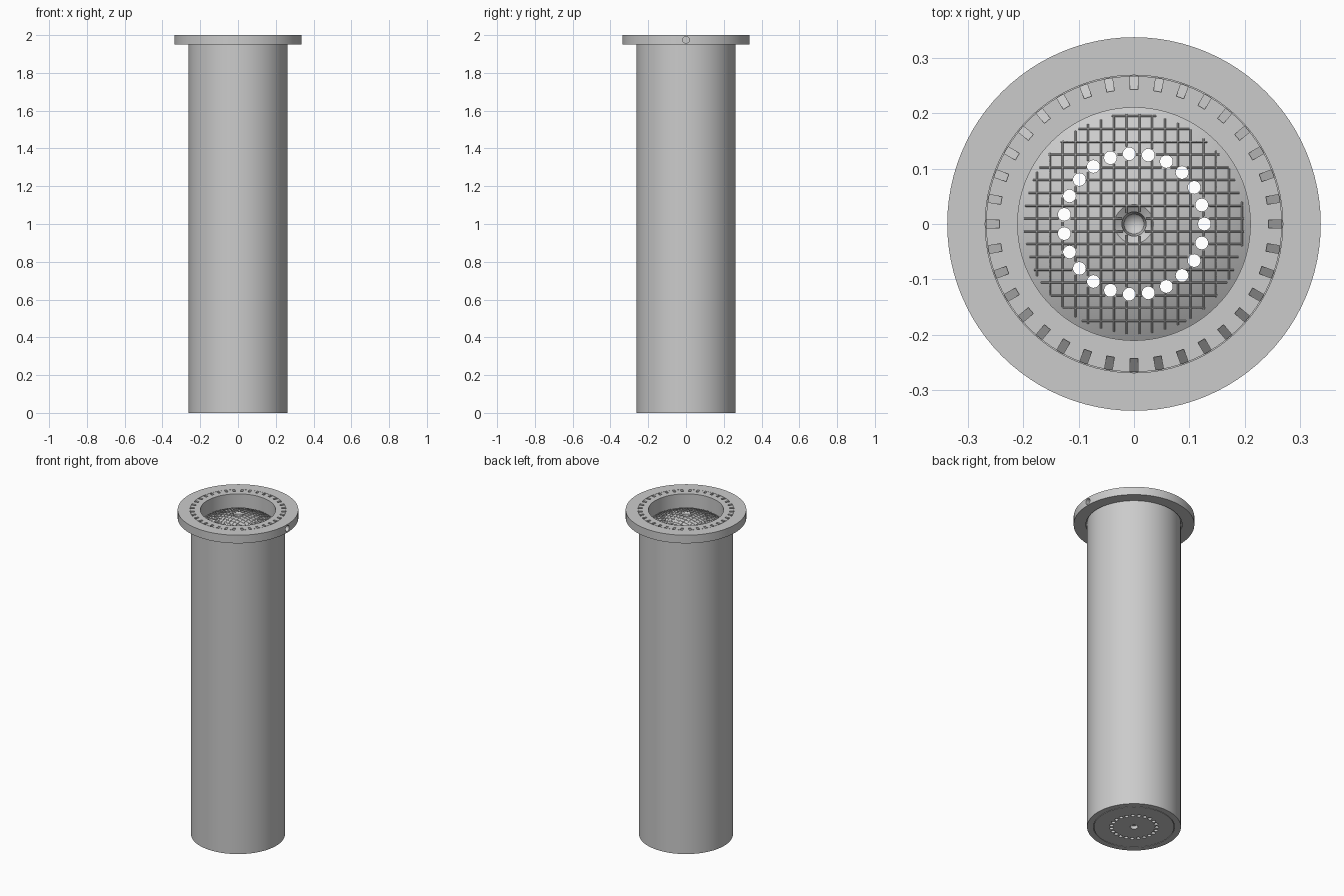
import bpy, bmesh, math
from mathutils import Matrix

if "Cube" in bpy.data.objects:
    bpy.data.objects.remove(bpy.data.objects["Cube"], do_unlink=True)

grey = bpy.data.materials.new("plain_grey")
grey.use_nodes = True
grey.diffuse_color = (0.6, 0.6, 0.6, 1)
grey.node_tree.nodes["Principled BSDF"].inputs["Base Color"].default_value = (0.6, 0.6, 0.6, 1)

BORE = 0.21          # radius of the recessed dome
HOLES = 23
HOLE_RING = 0.127
HOLE_R = 0.0115


def dome_z(r):
    """Height of the recessed dome at radius r."""
    return 1.975 - 0.065 * (r / BORE) ** 2


def make_object(name, bm):
    bmesh.ops.recalc_face_normals(bm, faces=bm.faces)
    mesh = bpy.data.meshes.new(name)
    bm.to_mesh(mesh)
    bm.free()
    mesh.materials.append(grey)
    obj = bpy.data.objects.new(name, mesh)
    bpy.context.collection.objects.link(obj)
    return obj


def lathe(name, profile, closed=False, steps=96):
    """Revolve an (r, z) profile round the z axis."""
    bm = bmesh.new()
    verts = [bm.verts.new((r, 0, z)) for r, z in profile]
    edges = [bm.edges.new(pair) for pair in zip(verts, verts[1:])]
    if closed:
        edges.append(bm.edges.new((verts[-1], verts[0])))
    bmesh.ops.spin(bm, geom=verts + edges, cent=(0, 0, 0), axis=(0, 0, 1),
                   angle=math.tau, steps=steps)
    bmesh.ops.remove_doubles(bm, verts=bm.verts, dist=0.00005)
    return make_object(name, bm)


def cut(obj, cutter):
    """Subtract the cutter, then discard it."""
    mod = obj.modifiers.new("cut", 'BOOLEAN')
    mod.operation = 'DIFFERENCE'
    mod.solver = 'EXACT'
    mod.object = cutter
    cutter.hide_render = True
    graph = bpy.context.evaluated_depsgraph_get()
    result = bpy.data.meshes.new_from_object(obj.evaluated_get(graph))
    obj.modifiers.clear()
    obj.data = result
    bpy.data.objects.remove(cutter, do_unlink=True)


def smooth(obj):
    bpy.ops.object.select_all(action='DESELECT')
    obj.select_set(True)
    bpy.context.view_layer.objects.active = obj
    bpy.ops.object.shade_smooth_by_angle(angle=math.radians(30))


# Body: solid column with collar, recessed dome, centre well and base groove
dome = [(BORE - i * (BORE - 0.035) / 10, dome_z(BORE - i * (BORE - 0.035) / 10))
        for i in range(11)]
profile = [(0, 0.02), (0.022, 0.02), (0.022, 0),
           (0.224, 0), (0.224, 0.006), (0.227, 0.006), (0.227, 0),
           (0.262, 0), (0.262, 1.965), (0.267, 1.965), (0.267, 2), (BORE, 2)]
profile += dome + [(0.022, 1.965), (0.018, 1.93), (0, 1.91)]
body = lathe("column_body", profile)

# Ring of vertical through holes
bm = bmesh.new()
hole_centres = []
for i in range(HOLES):
    a = math.tau * i / HOLES
    x, y = HOLE_RING * math.cos(a), HOLE_RING * math.sin(a)
    hole_centres.append((x, y))
    bmesh.ops.create_cone(bm, cap_ends=True, segments=20, radius1=HOLE_R, radius2=HOLE_R,
                          depth=2.4, matrix=Matrix.Translation((x, y, 1)))
cut(body, make_object("hole_cutter", bm))

# Sloped drain slots round the collar
bm = bmesh.new()
for i in range(36):
    turn = Matrix.Rotation(math.tau * i / 36, 4, 'Z')
    side = [(0.243, 2.01), (0.243, 1.995), (0.272, 1.97), (0.272, 2.01)]
    face = bm.faces.new([bm.verts.new(turn @ Matrix.Translation((r, -0.007, z)).to_translation())
                         for r, z in side])
    new = bmesh.ops.extrude_face_region(bm, geom=[face])["geom"]
    bmesh.ops.translate(bm, verts=[v for v in new if isinstance(v, bmesh.types.BMVert)],
                        vec=turn @ Matrix.Translation((0, 0.014, 0)).to_translation())
cut(body, make_object("slot_cutter", bm))
smooth(body)

# Flange ring with a thin inner ledge
flange = lathe("flange_ring", [(0.337, 1.95), (0.337, 2), (0.2685, 2), (0.2685, 1.965),
                               (0.262, 1.965), (0.262, 1.96), (0.2685, 1.96),
                               (0.2685, 1.95)], closed=True)

# Radial screw hole in the left edge of the flange
bm = bmesh.new()
bmesh.ops.create_cone(bm, cap_ends=True, segments=24, radius1=0.018, radius2=0.018, depth=0.06,
                      matrix=Matrix.Translation((0.33, 0, 1.975)) @ Matrix.Rotation(math.pi / 2, 4, 'Y'))
cut(flange, make_object("screw_hole_cutter", bm))
smooth(flange)

# Fine grid of ribs following the dome, broken at the holes
curve = bpy.data.curves.new("dome_grid", 'CURVE')
curve.dimensions = '3D'
curve.bevel_depth = 0.0018
curve.bevel_resolution = 0
curve.use_fill_caps = True
curve.materials.append(grey)


def clear(x, y):
    r = math.hypot(x, y)
    return 0.023 < r < 0.199 and all(math.hypot(x - hx, y - hy) > HOLE_R + 0.001
                                     for hx, hy in hole_centres)


def add_rib(points):
    if len(points) < 2:
        return
    spline = curve.splines.new('POLY')
    spline.points.add(len(points) - 1)
    for p, (x, y) in zip(spline.points, points):
        p.co = (x, y, dome_z(math.hypot(x, y)) + 0.0008, 1)


for k in range(17):
    offset = -0.175 + 0.0231 * k
    for along_x in (True, False):
        run = []
        for s in range(-100, 101):
            t = s * 0.002
            x, y = (t, offset) if along_x else (offset, t)
            if clear(x, y):
                run.append((x, y))
            else:
                add_rib(run)
                run = []
        add_rib(run)

grid = bpy.data.objects.new("dome_grid", curve)
bpy.context.collection.objects.link(grid)
